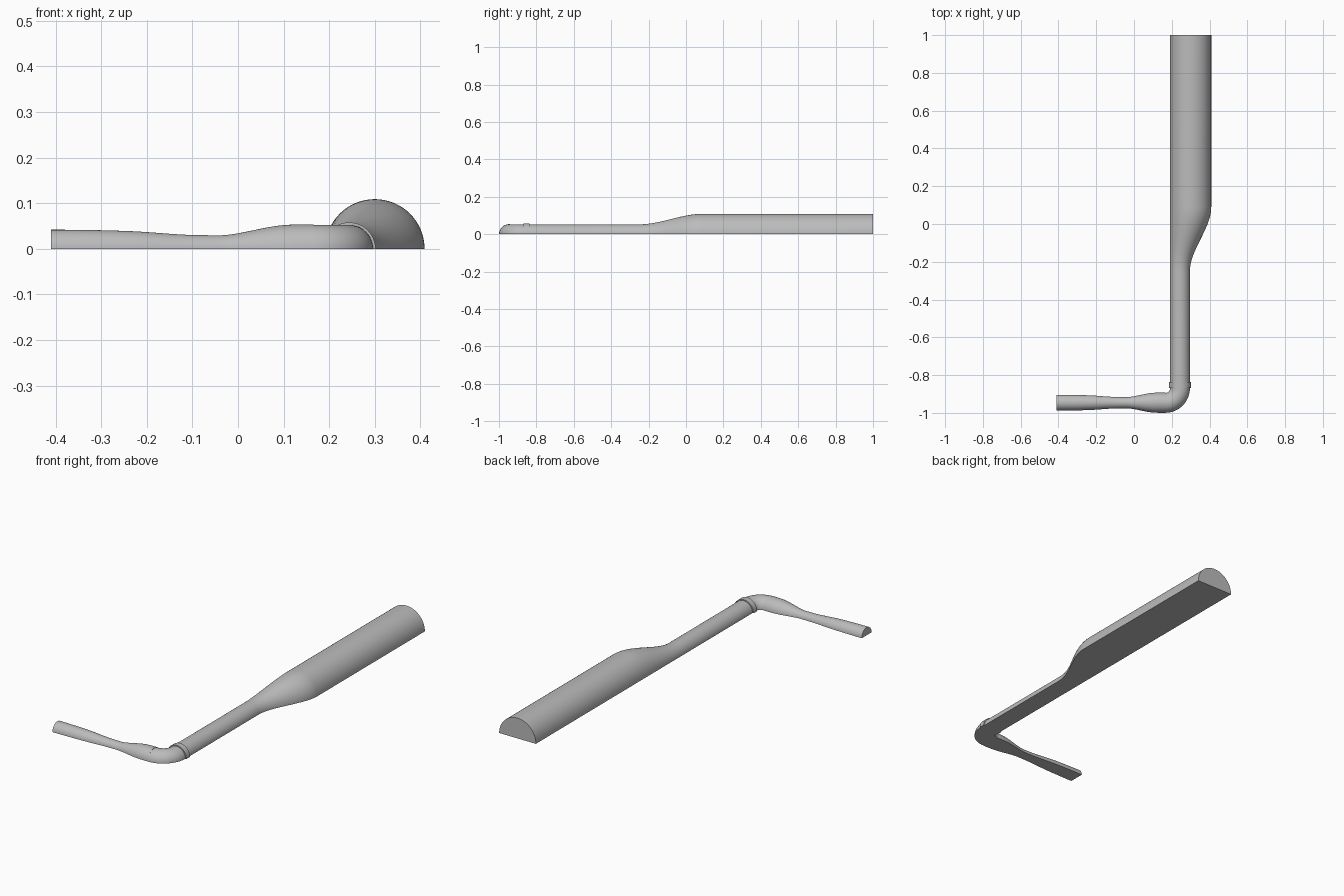
import bpy
import bmesh
import math
from mathutils import Vector

cube = bpy.data.objects.get("Cube")
if cube:
    bpy.data.objects.remove(cube, do_unlink=True)

grey = bpy.data.materials.new("plain grey")
grey.use_nodes = True
colour = (0.5, 0.5, 0.5, 1)
grey.diffuse_color = colour
grey.node_tree.nodes["Principled BSDF"].inputs["Base Color"].default_value = colour

SIDES = 32
ACROSS = Vector((1, 0, 0))
ALONG = Vector((0, 1, 0))
UP = Vector((0, 0, 1))


def half_tube(name, stations):
    """Sweep a flat-bottomed half circle through (centre, side direction, radius) stations."""
    bm = bmesh.new()
    rings = []
    for centre, side, radius in stations:
        angles = [math.pi * i / SIDES for i in range(SIDES + 1)]
        rings.append([bm.verts.new(centre + radius * (math.cos(a) * side + math.sin(a) * UP))
                      for a in angles])
    count = SIDES + 1
    for a, b in zip(rings, rings[1:]):
        for i in range(count):
            j = (i + 1) % count
            bm.faces.new((a[i], a[j], b[j], b[i]))
    bm.faces.new(rings[0])
    bm.faces.new(rings[-1])
    bmesh.ops.recalc_face_normals(bm, faces=bm.faces)
    mesh = bpy.data.meshes.new(name)
    bm.to_mesh(mesh)
    bm.free()
    mesh.materials.append(grey)
    obj = bpy.data.objects.new(name, mesh)
    bpy.context.collection.objects.link(obj)
    bpy.ops.object.select_all(action='DESELECT')
    obj.select_set(True)
    bpy.context.view_layer.objects.active = obj
    bpy.ops.object.shade_smooth_by_angle(angle=math.radians(35))
    return obj


def ease(t):
    return t * t * (3 - 2 * t)


# Main pipe: narrow neck swelling to a wide end, one side kept straight
EDGE, NECK, WIDE = 0.191, 0.0525, 0.109
profile = [(-0.87, NECK)]
for i in range(25):
    t = i / 24
    profile.append((-0.25 + 0.34 * t, NECK + (WIDE - NECK) * ease(t)))
profile.append((1.0, WIDE))
half_tube("main_pipe", [(Vector((EDGE + r, y, 0)), ACROSS, r) for y, r in profile])

# Raised collar at the joint
NECK_X = EDGE + NECK
half_tube("collar", [(Vector((NECK_X, y, 0)), ACROSS, 0.058) for y in (-0.868, -0.837)])

# Quarter-turn elbow
BEND = 0.078
pivot = Vector((NECK_X - BEND, -0.869, 0))
elbow = []
for i in range(17):
    a = -math.pi / 2 * i / 16
    out = Vector((math.cos(a), math.sin(a), 0))
    elbow.append((pivot + BEND * out, out, NECK))
half_tube("elbow", elbow)

# Waisted side arm, smoothly interpolated between its key radii
keys = [(-0.41, 0.042), (-0.24, 0.039), (-0.08, 0.030), (-0.02, 0.031),
        (0.09, 0.051), (0.166, 0.0535)]
slopes = [0] + [(c[1] - a[1]) / (c[0] - a[0]) for a, c in zip(keys, keys[2:])] + [0]
slopes[2] = 0
arm = []
for k, ((x0, r0), (x1, r1)) in enumerate(zip(keys, keys[1:])):
    h = x1 - x0
    for i in range(0 if k == 0 else 1, 9):
        t = i / 8
        r = (r0 + (r1 - r0) * ease(t) + h * slopes[k] * t * (1 - t) ** 2
             - h * slopes[k + 1] * t * t * (1 - t))
        arm.append((Vector((x0 + h * t, -0.946, 0)), ALONG, r))
half_tube("side_arm", arm)
